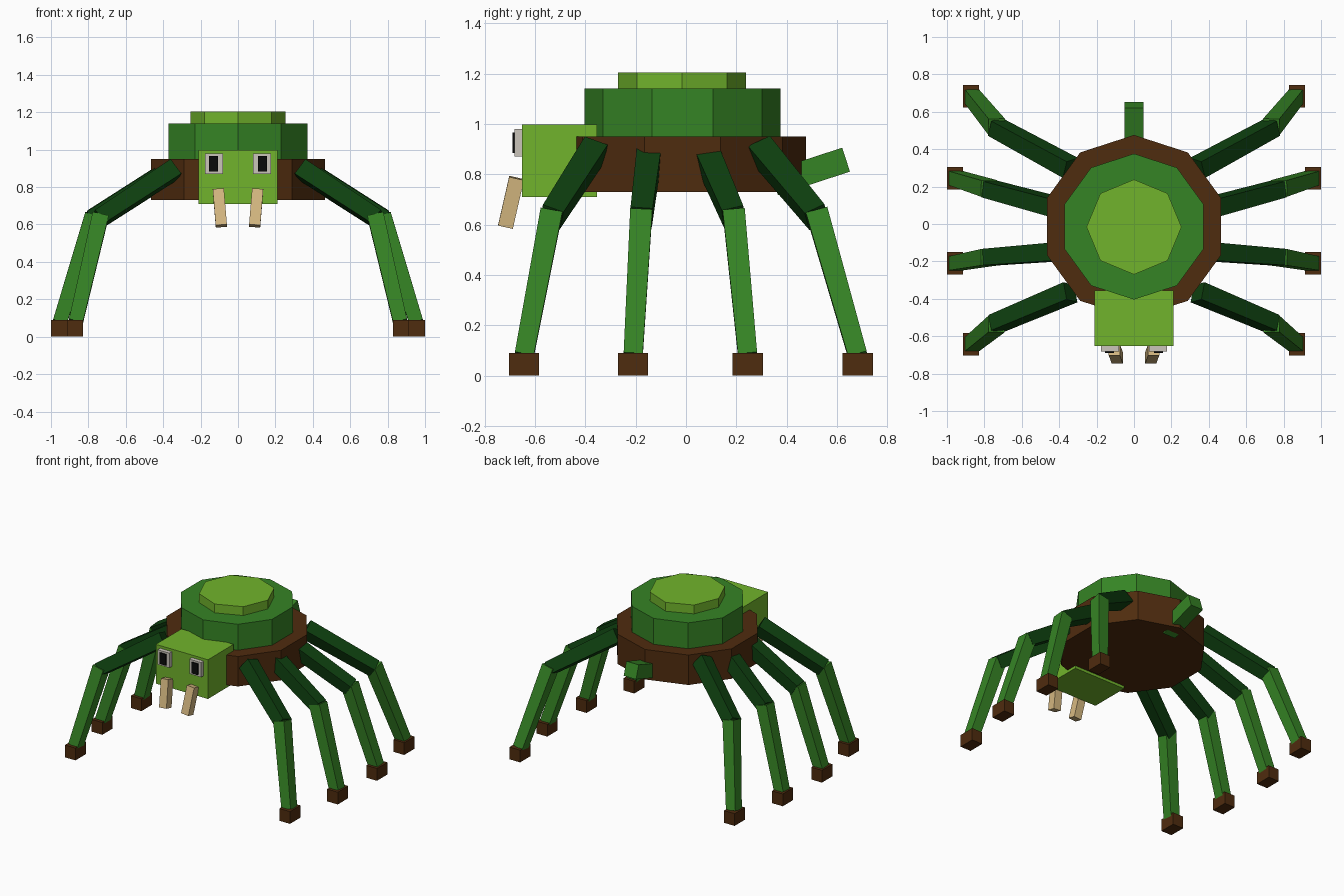
import bpy, bmesh, math
from mathutils import Vector, Matrix

cube = bpy.data.objects.get("Cube")
if cube:
    bpy.data.objects.remove(cube)

UP = Vector((0, 0, 1))


def material(name, rgb):
    m = bpy.data.materials.new(name)
    m.use_nodes = True
    m.diffuse_color = (*rgb, 1)
    bsdf = m.node_tree.nodes["Principled BSDF"]
    bsdf.inputs["Base Color"].default_value = (*rgb, 1)
    bsdf.inputs["Roughness"].default_value = 0.9
    return m


LIME = material("lime_green", (0.165, 0.456, 0.025))
GREEN = material("leaf_green", (0.036, 0.23, 0.018))
DARK = material("dark_green", (0.0045, 0.052, 0.005))
BROWN = material("dark_brown", (0.078, 0.025, 0.0045))
TAN = material("fang_tan", (0.67, 0.48, 0.22))
WHITE = material("eye_grey", (0.6, 0.56, 0.5))
BLACK = material("pupil_black", (0.003, 0.003, 0.003))


def finish(name, bm, mat):
    bmesh.ops.recalc_face_normals(bm, faces=bm.faces)
    mesh = bpy.data.meshes.new(name)
    bm.to_mesh(mesh)
    bm.free()
    mesh.materials.append(mat)
    obj = bpy.data.objects.new(name, mesh)
    bpy.context.collection.objects.link(obj)
    return obj


def prism(name, sides, radius, y, z0, z1, mat):
    """Upright polygon slab with one corner pointing to the back."""
    bm = bmesh.new()
    ring = []
    for i in range(sides):
        a = math.tau * i / sides
        ring.append(bm.verts.new((radius * math.sin(a), y + radius * math.cos(a), z0)))
    base = bm.faces.new(ring)
    top = bmesh.ops.extrude_face_region(bm, geom=[base])
    verts = [v for v in top["geom"] if isinstance(v, bmesh.types.BMVert)]
    bmesh.ops.translate(bm, verts=verts, vec=UP * (z1 - z0))
    return finish(name, bm, mat)


def box(name, centre, size, mat):
    bm = bmesh.new()
    bmesh.ops.create_cube(bm, size=1, matrix=Matrix.LocRotScale(centre, None, Vector(size)))
    return finish(name, bm, mat)


def limb(name, top, bottom, top_width, bottom_width, mat):
    """Square bar, optionally tapered, between two points."""
    top, bottom = Vector(top), Vector(bottom)
    axis = top - bottom
    bm = bmesh.new()
    bmesh.ops.create_cube(bm, size=1)
    for v in bm.verts:
        w = top_width if v.co.z > 0 else bottom_width
        v.co = Vector((v.co.x * w, v.co.y * w, v.co.z * axis.length))
    turn = Matrix.LocRotScale((top + bottom) / 2, UP.rotation_difference(axis), None)
    bmesh.ops.transform(bm, matrix=turn, verts=bm.verts)
    return finish(name, bm, mat)


# Stacked body
prism("body_base", 10, 0.49, -0.014, 0.73, 0.95, BROWN)
prism("body_shell", 10, 0.39, -0.014, 0.95, 1.14, GREEN)
prism("shell_cap", 8, 0.254, -0.016, 1.14, 1.205, LIME)

# Head and tail
box("head", Vector((0, -0.503, 0.854)), (0.424, 0.297, 0.288), LIME)
limb("tail", (0, 0.636, 0.858), (0, 0.35, 0.765), 0.1, 0.1, GREEN)

# Legs: hip, knee and foot positions in plan, front to back
LEGS = {
    "front": ((0.34, -0.365), (0.745, -0.535), (0.872, -0.643)),
    "front_middle": ((0.36, -0.145), (0.785, -0.178), (0.957, -0.21)),
    "back_middle": ((0.36, 0.075), (0.785, 0.19), (0.957, 0.245)),
    "back": ((0.34, 0.30), (0.745, 0.52), (0.872, 0.682)),
}

for side, s in (("left", 1), ("right", -1)):
    # Eyes and fangs
    box(f"{side}_eye", Vector((s * 0.129, -0.665, 0.925)), (0.096, 0.032, 0.108), WHITE)
    box(f"{side}_pupil", Vector((s * 0.13, -0.685, 0.925)), (0.048, 0.009, 0.082), BLACK)
    limb(f"{side}_fang", (s * 0.105, -0.673, 0.785), (s * 0.089, -0.717, 0.592),
         0.06, 0.06, TAN)

    for place, (hip, knee, foot) in LEGS.items():
        name = f"{side}_{place}"
        limb(f"{name}_upper_leg", (s * hip[0], hip[1], 0.895),
             (s * knee[0], knee[1], 0.63), 0.098, 0.088, DARK)
        limb(f"{name}_lower_leg", (s * (knee[0] - 0.01), knee[1], 0.65),
             (s * (foot[0] - 0.005), foot[1], 0.08), 0.088, 0.076, GREEN)
        box(f"{name}_foot", Vector((s * foot[0], foot[1], 0.045)), (0.086, 0.12, 0.09), BROWN)
